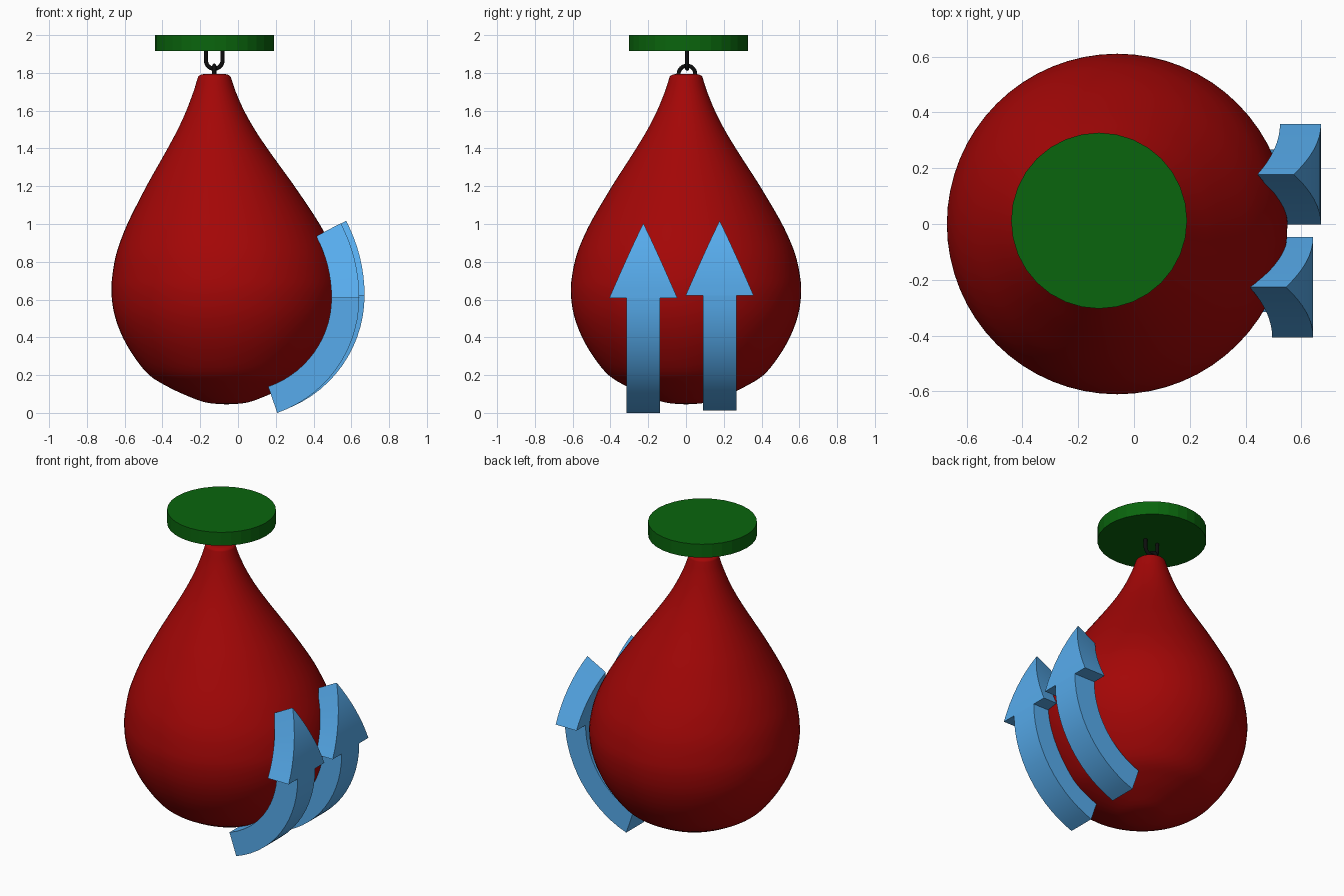
import bpy, bmesh, math
from mathutils import Vector

if "Cube" in bpy.data.objects:
    bpy.data.objects.remove(bpy.data.objects["Cube"])


def material(name, rgb):
    m = bpy.data.materials.new(name)
    m.diffuse_color = (*rgb, 1)
    m.use_nodes = True
    m.node_tree.nodes["Principled BSDF"].inputs["Base Color"].default_value = m.diffuse_color
    return m


RED = material("red", (0.37, 0.002, 0.002))
GREEN = material("green", (0.003, 0.13, 0.004))
BLUE = material("blue", (0.095, 0.41, 0.84))
BLACK = material("black", (0.004, 0.004, 0.004))


def finish(name, bm, mat, smooth_angle=None):
    bmesh.ops.remove_doubles(bm, verts=bm.verts, dist=1e-5)
    bmesh.ops.recalc_face_normals(bm, faces=bm.faces)
    mesh = bpy.data.meshes.new(name)
    bm.to_mesh(mesh)
    bm.free()
    obj = bpy.data.objects.new(name, mesh)
    bpy.context.collection.objects.link(obj)
    mesh.materials.append(mat)
    if smooth_angle:
        bpy.ops.object.select_all(action='DESELECT')
        obj.select_set(True)
        bpy.context.view_layer.objects.active = obj
        bpy.ops.object.shade_smooth_by_angle(angle=math.radians(smooth_angle))
    return obj


def smooth_path(pts, steps):
    # Catmull-Rom curve through the profile points
    p = [Vector(q) for q in [pts[0], *pts, pts[-1]]]
    out = []
    for i in range(1, len(p) - 2):
        a, b, c, d = p[i - 1:i + 3]
        for k in range(steps):
            t = k / steps
            out.append(0.5 * (2 * b + (c - a) * t + (2 * a - 5 * b + 4 * c - d) * t * t
                              + (3 * b - a - 3 * c + d) * t ** 3))
    return out + [p[-1]]


# Punching bag: lathed teardrop whose neck leans slightly to the left
profile = [(0, .045), (.11, .055), (.22, .095), (.32, .143), (.41, .2), (.485, .29),
           (.55, .4), (.594, .52), (.61, .64), (.601, .74), (.578, .84), (.538, .94),
           (.487, 1.04), (.392, 1.2), (.328, 1.3), (.264, 1.4), (.204, 1.5), (.153, 1.6),
           (.112, 1.7), (.091, 1.765), (.083, 1.783), (.06, 1.793), (0, 1.794)]
SEG = 64
bm = bmesh.new()
rings = []
for r, z in smooth_path(profile, 4):
    t = min(1, max(0, (z - 0.6) / 1.19))
    cx = -0.06 - 0.065 * t * t * (3 - 2 * t)
    rings.append([bm.verts.new((cx + r * math.cos(2 * math.pi * i / SEG),
                                r * math.sin(2 * math.pi * i / SEG), z)) for i in range(SEG)])
for lo, hi in zip(rings, rings[1:]):
    for i in range(SEG):
        j = (i + 1) % SEG
        bm.faces.new((lo[i], lo[j], hi[j], hi[i]))
finish("punching_bag", bm, RED, 60)

# Ceiling disc
bpy.ops.mesh.primitive_cylinder_add(vertices=32, radius=0.315, depth=0.085,
                                    location=(-0.125, 0.012, 1.9575))
disc = bpy.context.object
disc.name = "ceiling_disc"
disc.data.materials.append(GREEN)


# Bent wire links
def wire_link(name, pts):
    cu = bpy.data.curves.new(name, 'CURVE')
    cu.dimensions = '3D'
    cu.bevel_depth = 0.011
    cu.bevel_resolution = 3
    cu.use_fill_caps = True
    sp = cu.splines.new('POLY')
    sp.points.add(len(pts) - 1)
    for q, co in zip(sp.points, pts):
        q.co = (*co, 1)
    sp.use_smooth = True
    obj = bpy.data.objects.new(name, cu)
    bpy.context.collection.objects.link(obj)
    cu.materials.append(BLACK)
    bpy.ops.object.select_all(action='DESELECT')
    obj.select_set(True)
    bpy.context.view_layer.objects.active = obj
    bpy.ops.object.convert(target='MESH')


arc = [(math.cos(math.pi * i / 16), math.sin(math.pi * i / 16)) for i in range(17)]
R = 0.044
X = -0.126
wire_link("hanging_link", [(X + R, .006, 1.925)]
          + [(X + R * c, .006, 1.866 - R * s) for c, s in arc] + [(X - R, .006, 1.925)])
wire_link("bag_loop", [(X, .005 + R, 1.775)]
          + [(X, .005 + R * c, 1.794 + R * s) for c, s in arc] + [(X, .005 - R, 1.775)])


# Upward arrows wrapped around the right side of the bag
def arrow(name, dx, y, dz):
    thick, base_x, base_z = 0.147, 0.495, 0.609
    n = 14
    # stations: angle, inner radius, half width
    st = [(math.radians(-71 + 71 * i / n), 0.497, 0.0885) for i in range(n + 1)]
    st += [(math.radians(27.8 * i / 8), 0.70, 0.18 * (1 - i / 8)) for i in range(9)]
    bm = bmesh.new()
    loops = []
    for a, r, hw in st:
        cx = base_x - r
        loops.append([bm.verts.new((dx + cx + q * math.cos(a), y + s * hw,
                                    dz + base_z + q * math.sin(a)))
                      for q, s in ((r, -1), (r + thick, -1), (r + thick, 1), (r, 1))])
    for k, (a, b) in enumerate(zip(loops, loops[1:])):
        for i in range(4):
            if k == n and i in (1, 3):      # head ledge only needs its two shoulders
                continue
            if k == n + 8 and i in (1, 3):  # the tip closes with triangles below
                continue
            j = (i + 1) % 4
            bm.faces.new((a[i], a[j], b[j], b[i]))
    a, b = loops[-2:]
    bm.faces.new((a[1], a[2], b[1]))
    bm.faces.new((a[3], a[0], b[0]))
    bm.faces.new(loops[0])
    finish(name, bm, BLUE, 30)


arrow("front_arrow", 0, -0.226, 0)
arrow("back_arrow", 0.028, 0.178, 0.013)
